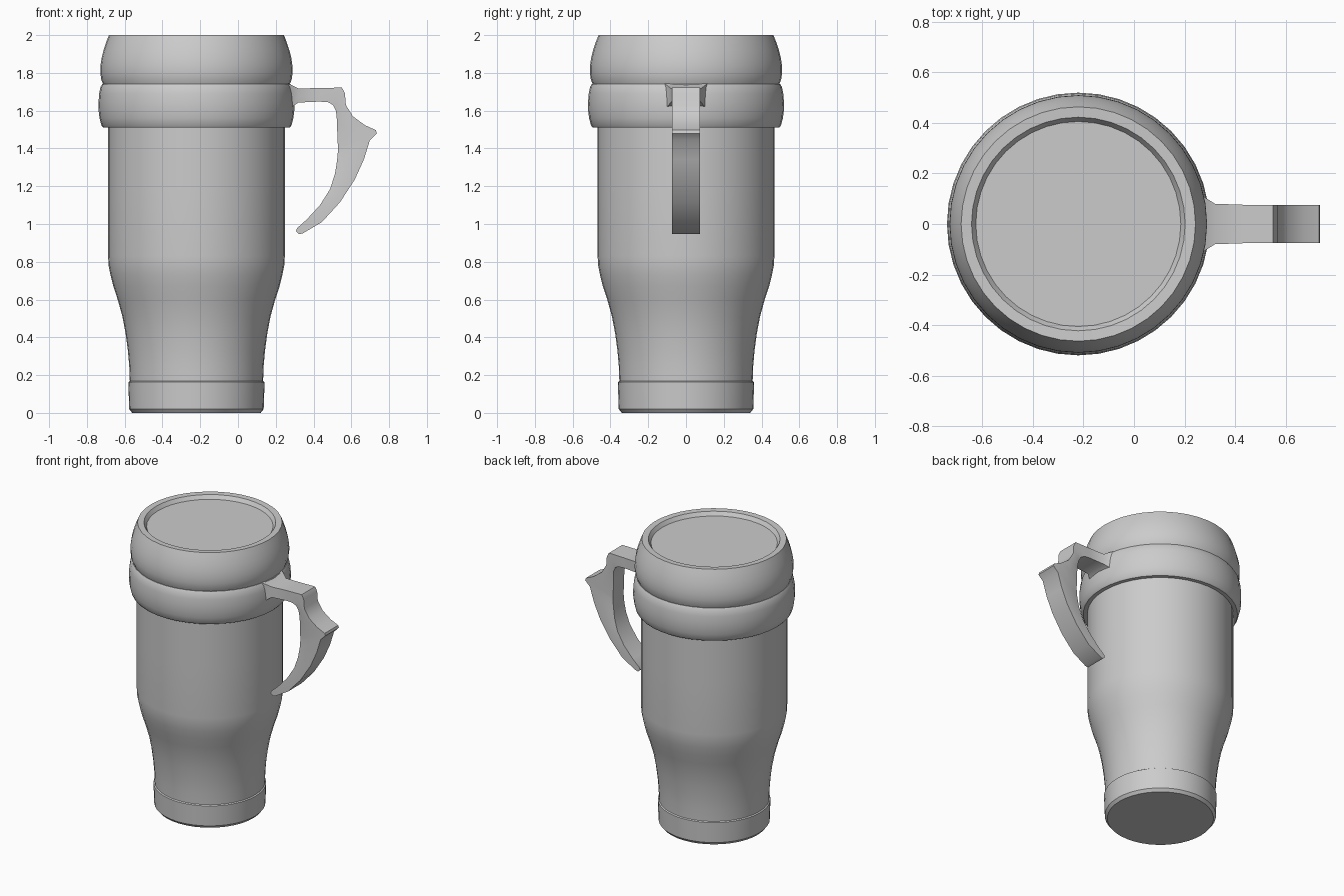
import bpy, bmesh, math

CX = -0.22      # axis of the mug body
SIDES = 40


def finish(name, bm, angle=35):
    bmesh.ops.recalc_face_normals(bm, faces=bm.faces)
    mesh = bpy.data.meshes.new(name)
    bm.to_mesh(mesh)
    bm.free()
    obj = bpy.data.objects.new(name, mesh)
    bpy.context.collection.objects.link(obj)
    bpy.ops.object.select_all(action='DESELECT')
    obj.select_set(True)
    bpy.context.view_layer.objects.active = obj
    bpy.ops.object.shade_smooth_by_angle(angle=math.radians(angle))
    return obj


def bridge(bm, rings):
    """Join equal-sized closed rings with quads and cap both ends."""
    for a, b in zip(rings, rings[1:]):
        n = len(a)
        for i in range(n):
            j = (i + 1) % n
            bm.faces.new((a[i], a[j], b[j], b[i]))
    bm.faces.new(rings[0])
    bm.faces.new(rings[-1])


def lathe(name, profile, angle=35):
    bm = bmesh.new()
    turn = [2 * math.pi * i / SIDES for i in range(SIDES)]
    bridge(bm, [[bm.verts.new((CX + r * math.cos(t), r * math.sin(t), z))
                 for t in turn] for r, z in profile])
    return finish(name, bm, angle)


# Tapered body with a slightly proud base band
lathe("body", [
    (0.340, 0.0), (0.356, 0.02), (0.361, 0.163), (0.353, 0.168),
    (0.356, 0.25), (0.363, 0.33), (0.375, 0.42), (0.392, 0.51),
    (0.417, 0.60), (0.440, 0.67), (0.455, 0.73), (0.465, 0.78),
    (0.468, 0.83), (0.468, 1.20), (0.468, 1.60)])

# Bulging collar that carries the handle
lathe("collar", [
    (0.460, 1.51), (0.494, 1.51), (0.503, 1.522), (0.513, 1.56),
    (0.518, 1.60), (0.519, 1.64), (0.515, 1.69), (0.508, 1.725),
    (0.498, 1.742), (0.460, 1.742)])

# Rounded lid with a recessed top panel
lathe("lid", [
    (0.460, 1.738), (0.495, 1.742), (0.504, 1.765), (0.509, 1.80),
    (0.508, 1.84), (0.502, 1.88), (0.492, 1.92), (0.477, 1.965),
    (0.463, 2.0), (0.422, 1.998), (0.405, 1.972)])

# Handle sections: outer x, z, inner x, z, half width, inner narrowing
sections = [
    (0.250, 1.750, 0.250, 1.590, 0.120, 1.0),
    (0.285, 1.735, 0.285, 1.620, 0.102, 1.0),
    (0.320, 1.717, 0.320, 1.643, 0.080, 1.0),
    (0.430, 1.720, 0.430, 1.648, 0.076, 1.0),
    (0.550, 1.722, 0.476, 1.645, 0.075, 1.0),
    (0.566, 1.693, 0.503, 1.630, 0.075, 0.95),
    (0.571, 1.630, 0.519, 1.597, 0.075, 0.88),
    (0.608, 1.570, 0.524, 1.545, 0.075, 0.8),
    (0.672, 1.523, 0.526, 1.470, 0.075, 0.8),
    (0.730, 1.497, 0.529, 1.407, 0.075, 0.8),
    (0.735, 1.480, 0.529, 1.385, 0.075, 0.8),
    (0.698, 1.443, 0.524, 1.332, 0.075, 0.8),
    (0.667, 1.343, 0.513, 1.264, 0.075, 0.85),
    (0.619, 1.237, 0.487, 1.184, 0.075, 0.92),
    (0.540, 1.115, 0.434, 1.100, 0.075, 0.97),
    (0.444, 1.010, 0.365, 1.025, 0.075, 1.0),
    (0.344, 0.951, 0.312, 0.977, 0.075, 1.0),
    (0.323, 0.946, 0.307, 0.962, 0.075, 1.0)]

bm = bmesh.new()
rings = []
for ox, oz, ix, iz, w, narrow in sections:
    mx, mz = ox + (ix - ox) * 0.55, oz + (iz - oz) * 0.55   # side crease
    half = [(ox, w, oz), (mx, w, mz), (ix, w * narrow, iz)]
    loop = half + [(x, -y, z) for x, y, z in reversed(half)]
    rings.append([bm.verts.new(p) for p in loop])
bridge(bm, rings)
finish("handle", bm, 32)
